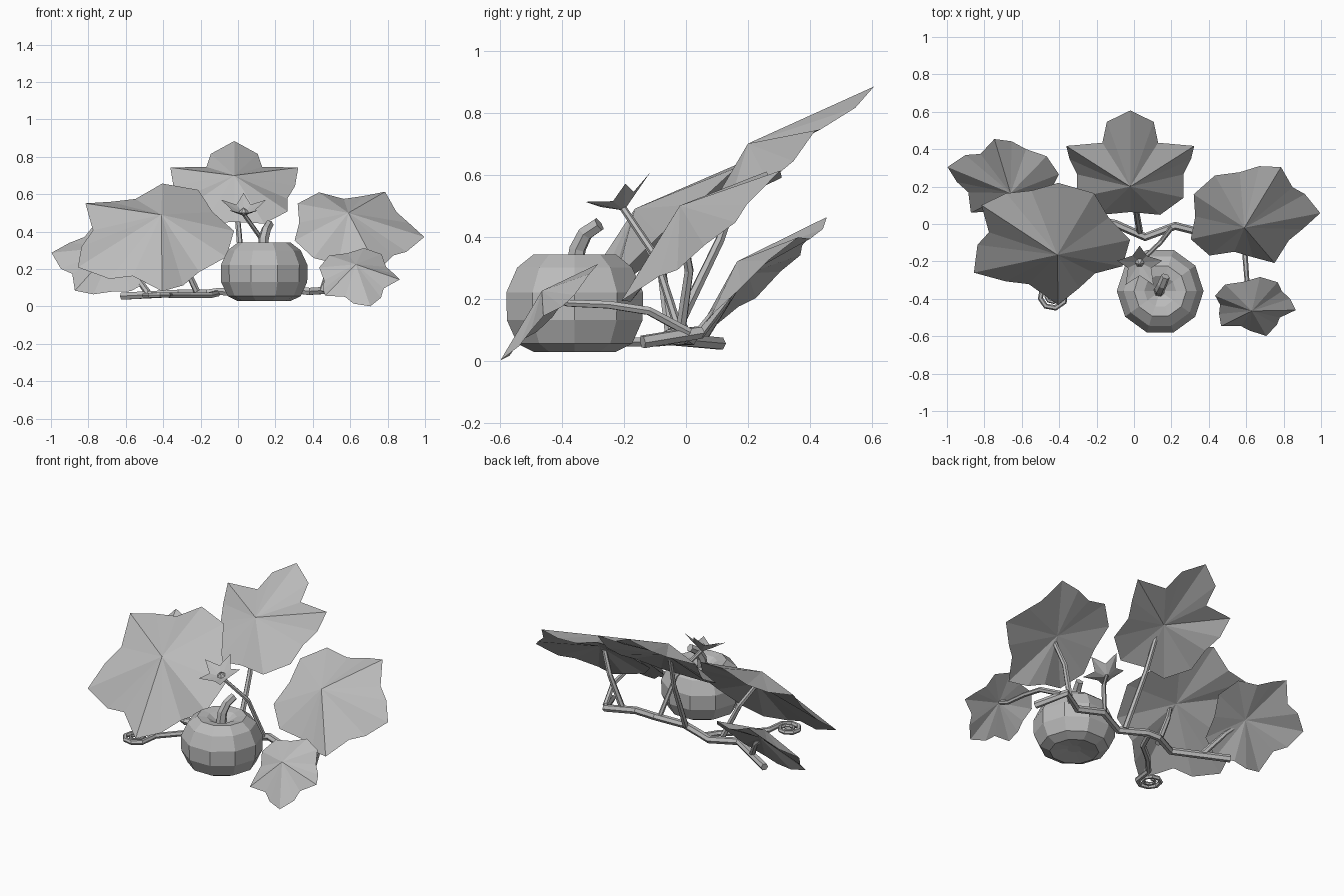
import bpy, bmesh
from math import cos, sin, radians, tau
from mathutils import Vector

cube = bpy.data.objects.get("Cube")
if cube:
    bpy.data.objects.remove(cube, do_unlink=True)

grey = bpy.data.materials.new("plain_grey")
grey.use_nodes = True
grey.diffuse_color = (0.5, 0.5, 0.5, 1)
grey.node_tree.nodes["Principled BSDF"].inputs["Base Color"].default_value = grey.diffuse_color


def add_object(name, mesh):
    obj = bpy.data.objects.new(name, mesh)
    bpy.context.collection.objects.link(obj)
    mesh.materials.clear()
    mesh.materials.append(grey)
    return obj


def from_bmesh(name, bm):
    mesh = bpy.data.meshes.new(name)
    bm.to_mesh(mesh)
    bm.free()
    return add_object(name, mesh)


def tube(name, points, radius, end=1.0):
    """Six-sided tube along a path, tapering to the end factor."""
    curve = bpy.data.curves.new(name, "CURVE")
    curve.dimensions = "3D"
    curve.bevel_depth = radius
    curve.bevel_resolution = 1
    curve.use_fill_caps = True
    spline = curve.splines.new("POLY")
    spline.use_smooth = False
    spline.points.add(len(points) - 1)
    for i, (p, co) in enumerate(zip(spline.points, points)):
        p.co = (*co, 1)
        p.radius = 1 + (end - 1) * i / (len(points) - 1)
    temp = bpy.data.objects.new(name + "_path", curve)
    bpy.context.collection.objects.link(temp)
    graph = bpy.context.evaluated_depsgraph_get()
    mesh = bpy.data.meshes.new_from_object(temp.evaluated_get(graph))
    bpy.data.objects.remove(temp, do_unlink=True)
    mesh.shade_flat()
    return add_object(name, mesh)


def fan(name, centre, slope, heading, scale, rim, thickness):
    """Faceted fan with an underside; rim rows are (angle, radius, height)."""
    normal = Vector((-slope[0], -slope[1], 1)).normalized()
    u = (Vector((1, 0, 0)) - normal * normal.x).normalized()
    v = normal.cross(u)
    bm = bmesh.new()
    top = bm.verts.new(centre)
    under = bm.verts.new(Vector(centre) - normal * thickness * scale)
    ring = []
    for angle, radius, height in rim:
        a = radians(heading + angle)
        offset = (u * cos(a) + v * sin(a)) * radius + normal * height
        ring.append(bm.verts.new(Vector(centre) + offset * scale))
    for a, b in zip(ring, ring[1:] + ring[:1]):
        bm.faces.new((top, a, b))
        bm.faces.new((under, b, a))
    return from_bmesh(name, bm)


def leaf_rim(notch):
    """Lobed outline: half from tip to stalk, mirrored, with raised veins."""
    half = [(0, .434, -.105), (20, .366, -.122), (35, notch, -.108), (60, .395, -.1),
            (76, .335, -.135), (95, .285, -.138), (120, .33, -.115),
            (150, .32, -.11), (180, .26, -.112)]
    return half + [(360 - a, r, h) for a, r, h in half[-2:0:-1]]


# Large leaves and their stalks
leaves = [  # name, centre, slope, heading, scale, notch radius, foot of the stalk
    ("back_leaf", (-.02, .2, .7), (0, .78), 90, 1, .26, (.03, -.04, .08)),
    ("large_leaf", (-.41, -.165, .49), (.05, .92), 210, 1.2, .31, (-.22, -.05, .08)),
    ("left_leaf", (.59, -.02, .5), (-.15, .83), -3, .97, .33, (.45, -.02, .08)),
    ("rear_leaf", (-.66, .165, .32), (.13, .92), 167, .82, .31, (-.48, .03, .07)),
]
for name, centre, slope, heading, scale, notch, foot in leaves:
    fan(name, centre, slope, heading, scale, leaf_rim(notch), .065)
    middle = Vector(centre).lerp(Vector(foot), .5) + Vector((0, .03, 0))
    tube(name + "_stalk", [foot, middle, Vector(centre) - Vector((0, 0, .04))], .018, .7)

# Small drooping leaf with an arched stalk
small = (.63, -.465, .225)
fan("small_leaf", small, (0, 1), 287, .61, leaf_rim(.31), .06)
tube("small_leaf_stalk", [(.55, .01, .09), (.59, -.12, .16), (.6, -.25, .18),
                          (.61, -.38, .185), (.63, -.455, .21)], .016, .7)

# Creeping vine
tube("vine", [(-.62, .11, .055), (-.32, -.06, .07), (-.17, .015, .07), (-.1, 0, .08),
              (.06, -.07, .07), (.22, -.01, .1), (.38, -.05, .08),
              (.53, .04, .09), (.61, -.14, .06)], .022)

# Tendril with a curled end
curl = Vector((-.44, -.38, .06))
path = [(-.11, 0, .07), (-.15, -.1, .06), (-.26, -.19, .06), (-.36, -.3, .06)]
for i in range(15):
    a = .5 + tau * i / 8
    path.append(curl + Vector((cos(a), -sin(a), 0)) * (.075 - .004 * i))
tube("tendril", path, .018, .45)

# Pumpkin: ten-sided turned body with sunken ends
profile = [(.04, .045), (.14, .028), (.195, .055), (.23, .13), (.232, .22),
           (.195, .3), (.14, .342), (.085, .335), (.03, .3)]
sides = 10
bm = bmesh.new()
rings = [[bm.verts.new((.14 + r * cos(tau * k / sides), -.359 + r * sin(tau * k / sides), z))
          for k in range(sides)] for r, z in profile]
for low, high in zip(rings, rings[1:]):
    for k in range(sides):
        n = (k + 1) % sides
        bm.faces.new((low[k], low[n], high[n], high[k]))
bm.faces.new(rings[0][::-1])
bm.faces.new(rings[-1])
from_bmesh("pumpkin_body", bm)
tube("pumpkin_stem", [(.135, -.36, .29), (.137, -.35, .36), (.15, -.325, .41),
                      (.168, -.28, .44)], .03, .8)

# Star-shaped flower on its stalk
flower = (.03, -.205, .495)
star = [(36 * k, (.127, .065)[k % 2], (.065, .03)[k % 2]) for k in range(10)]
fan("flower_petals", flower, (0, .45), 90, 1, star, .012)
bud = [(60 * k, .025, -.025) for k in range(6)]
fan("flower_centre", (.03, -.217, .53), (0, .45), 0, 1, bud, .02)
tube("flower_stalk", [(.2, -.02, .09), (.14, -.1, .34), flower], .014, .8)
